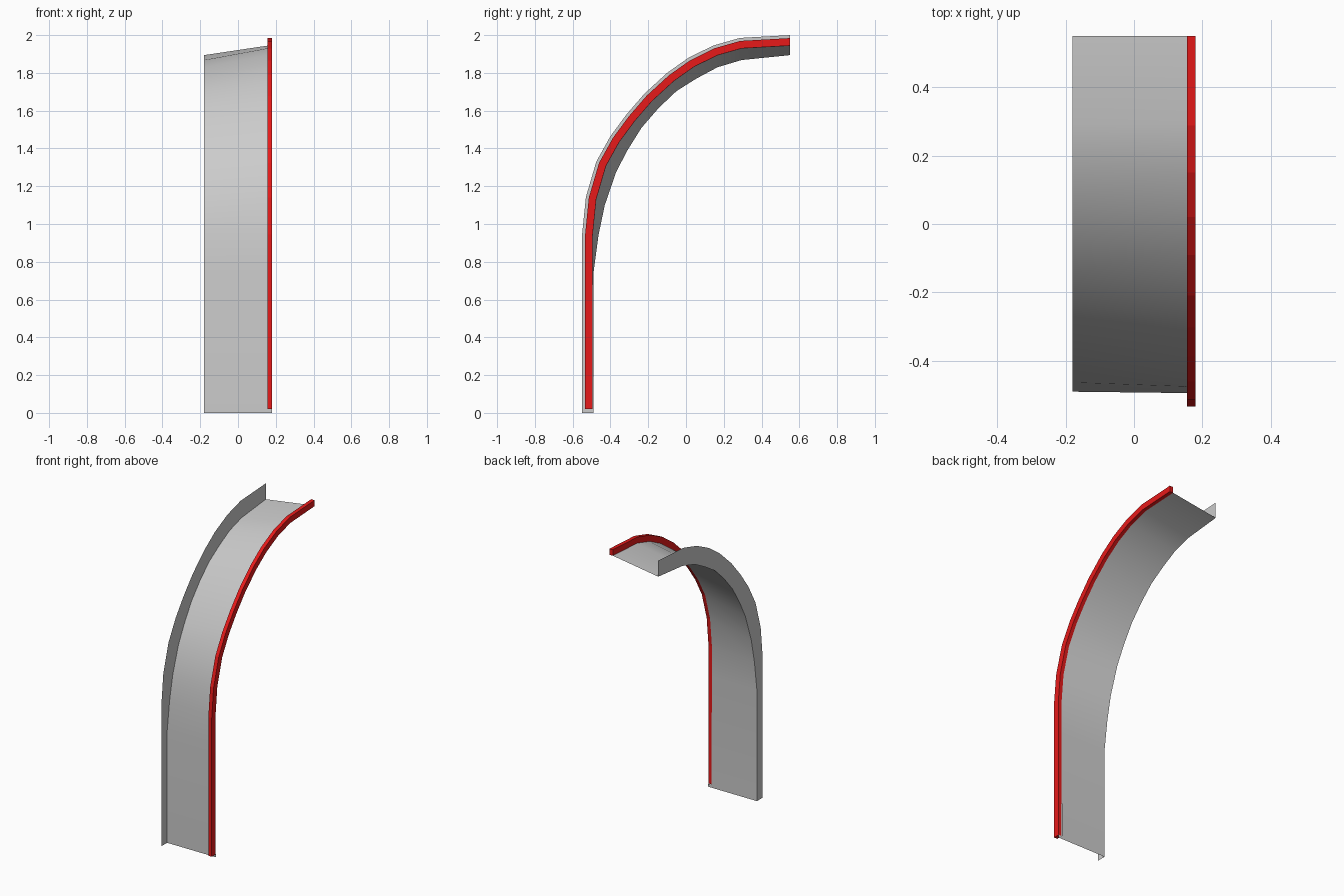
import bpy, bmesh
from mathutils import Vector

if "Cube" in bpy.data.objects:
    bpy.data.objects.remove(bpy.data.objects["Cube"])

XL, XI, XR = -0.18, 0.155, 0.18

# outer edge of the left side wall, (y, z)
outer = [(-.55, 0), (-.55, .74), (-.55, .945), (-.53, 1.143), (-.475, 1.33),
         (-.40, 1.465), (-.315, 1.58), (-.22, 1.69), (-.10, 1.80),
         (.013, 1.88), (.145, 1.945), (.285, 1.985), (.55, 2.0)]
# left edge of the curved panel, (y, z)
left = [(-.49, 0), (-.49, .74), (-.463, .942), (-.43, 1.10), (-.37, 1.275),
        (-.31, 1.39), (-.235, 1.51), (-.145, 1.614), (-.05, 1.704),
        (.055, 1.77), (.167, 1.83), (.294, 1.868), (.55, 1.894)]


def inset(path, d):
    """Shift a path to its inner side by d, keeping both ends flush."""
    pts = [Vector(p) for p in path]
    res = []
    for i, p in enumerate(pts):
        a = (p - pts[i - 1]).normalized() if i else None
        b = (pts[i + 1] - p).normalized() if i < len(pts) - 1 else None
        t = ((a or b) + (b or a)).normalized()
        q = p + Vector((t.y, -t.x)) * d
        if i == 0:
            q.y = p.y
        if i == len(pts) - 1:
            q.x = p.x
        res.append((q.x, q.y))
    return res


def loft(name, rails, closed=False, color=None, smooth=False):
    """Skin between edge paths, each given as (x, [(y, z), ...])."""
    bm = bmesh.new()
    rows = [[bm.verts.new((x, y, z)) for y, z in path] for x, path in rails]
    n = len(rows)
    for k in range(n if closed else n - 1):
        a, b = rows[k], rows[(k + 1) % n]
        for i in range(len(a) - 1):
            bm.faces.new((a[i], b[i], b[i + 1], a[i + 1]))
    if closed:
        bm.faces.new([r[0] for r in rows])
        bm.faces.new([r[-1] for r in rows])
        bmesh.ops.recalc_face_normals(bm, faces=bm.faces)
    me = bpy.data.meshes.new(name)
    bm.to_mesh(me)
    bm.free()
    ob = bpy.data.objects.new(name, me)
    bpy.context.collection.objects.link(ob)
    if color:
        mat = bpy.data.materials.new(name + "_paint")
        mat.diffuse_color = color
        mat.use_nodes = True
        mat.node_tree.nodes["Principled BSDF"].inputs["Base Color"].default_value = mat.diffuse_color
        me.materials.append(mat)
    if smooth:
        bpy.ops.object.select_all(action='DESELECT')
        ob.select_set(True)
        bpy.context.view_layer.objects.active = ob
        bpy.ops.object.shade_smooth_by_angle(angle=0.52)
    return ob


rail_out, rail_in = inset(outer, .016), inset(outer, .056)

# curved sheet between the side wall and the rail
right = [(-.49, 0)] + rail_in[1:]
loft("curved_panel", [(XL, left), (XI, right)], smooth=True)

# thin side wall standing on the left edge
loft("side_wall", [(XL, outer), (XL, left)])

# red square rail along the right edge, starting just above the foot
rail_out[0] = (rail_out[0][0], .02)
rail_in[0] = (rail_in[0][0], .02)
loft("red_rail", [(XI, rail_out), (XR, rail_out), (XR, rail_in), (XI, rail_in)],
     closed=True, color=(0.8, 0.01, 0.01, 1))

# small foot strip under the rail
loft("foot_strip", [(XI, [(-.49, 0), (-.49, .02)]), (XR, [(-.49, 0), (-.49, .02)])])
